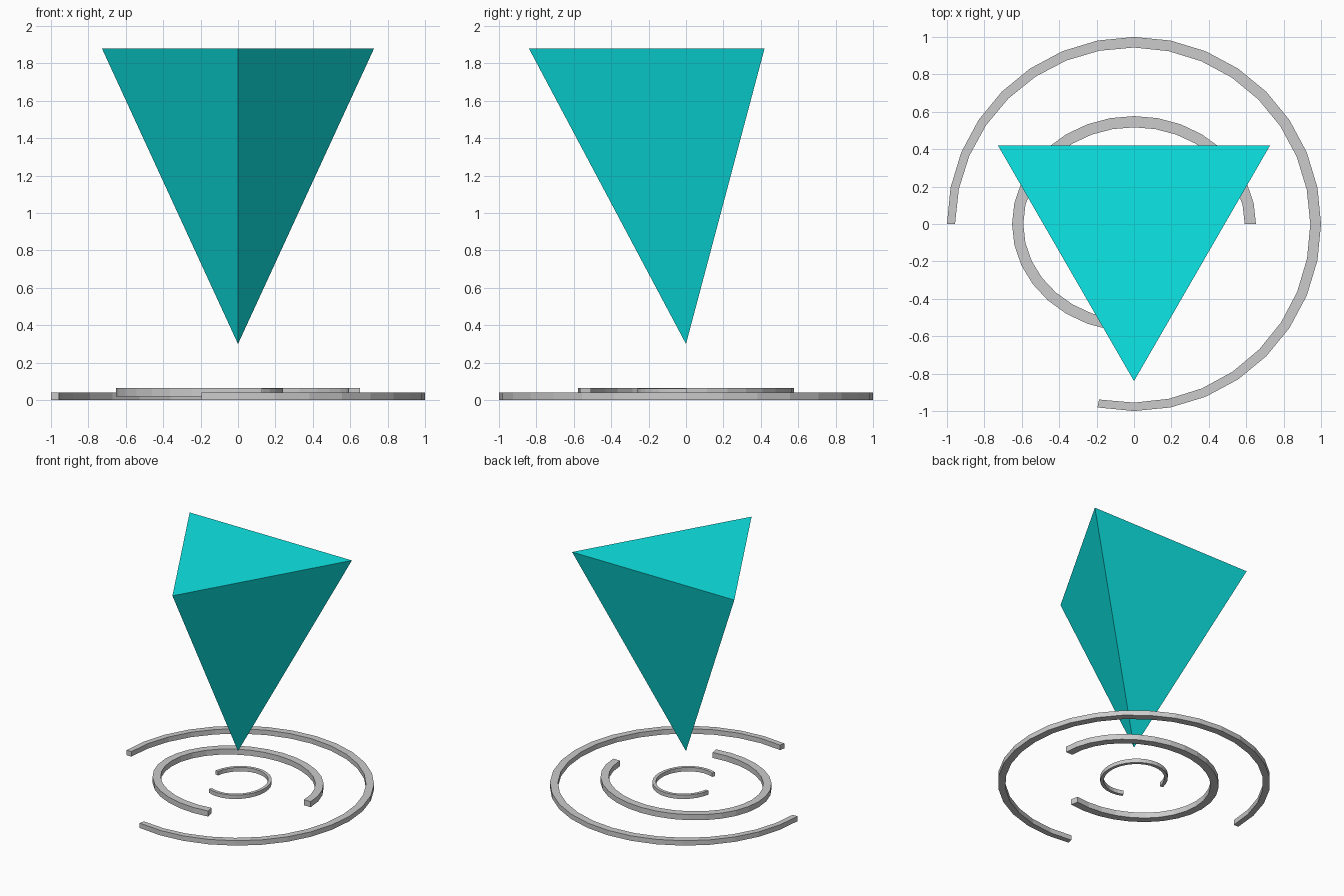
import bpy, bmesh
from math import sin, cos, pi, radians

if "Cube" in bpy.data.objects:
    bpy.data.objects.remove(bpy.data.objects["Cube"])

SEGS = 25
SWEEP = radians(281.25)


def open_ring(name, rx, ry, start, direction, z0, z1, width):
    """Flat-faced open ring with a rectangular section; width is a function of t in 0..1."""
    bm = bmesh.new()
    sections = []
    for i in range(SEGS + 1):
        t = i / SEGS
        a = radians(start) + direction * SWEEP * t
        w = width(t)
        c, s = cos(a), sin(a)
        outer = (rx * c, ry * s)
        inner = ((rx - w) * c, (ry - w) * s)
        sections.append([bm.verts.new((*p, z)) for p, z in
                         ((outer, z0), (outer, z1), (inner, z1), (inner, z0))])
    for a, b in zip(sections, sections[1:]):
        for k in range(4):
            n = (k + 1) % 4
            bm.faces.new((a[k], a[n], b[n], b[k]))
    bm.faces.new(sections[0])
    bm.faces.new(sections[-1][::-1])
    bmesh.ops.recalc_face_normals(bm, faces=bm.faces)
    mesh = bpy.data.meshes.new(name)
    bm.to_mesh(mesh)
    bm.free()
    obj = bpy.data.objects.new(name, mesh)
    bpy.context.collection.objects.link(obj)
    return obj


# Three nested open rings on the ground
open_ring("outer_ring", 1.0, 1.0, 180, -1, 0.0, 0.04,
          lambda t: 0.043 + 0.016 * sin(pi * t))
open_ring("middle_ring", 0.652, 0.577, 0, 1, 0.02, 0.065, lambda t: 0.06)
open_ring("inner_ring", 0.24, 0.26, 169, -1, 0.03, 0.062, lambda t: 0.025)

# Floating inverted three-sided pyramid, one corner to the front
bpy.ops.mesh.primitive_cone_add(vertices=3, radius1=0.84, radius2=0, depth=1.58,
                                location=(0, 0, 1.09), rotation=(pi, 0, 0))
marker = bpy.context.object
marker.name = "pointer_pyramid"
cyan = bpy.data.materials.new("cyan")
cyan.diffuse_color = (0.004, 0.8, 0.8, 1)
cyan.use_nodes = True
cyan.node_tree.nodes["Principled BSDF"].inputs["Base Color"].default_value = cyan.diffuse_color
marker.data.materials.append(cyan)
